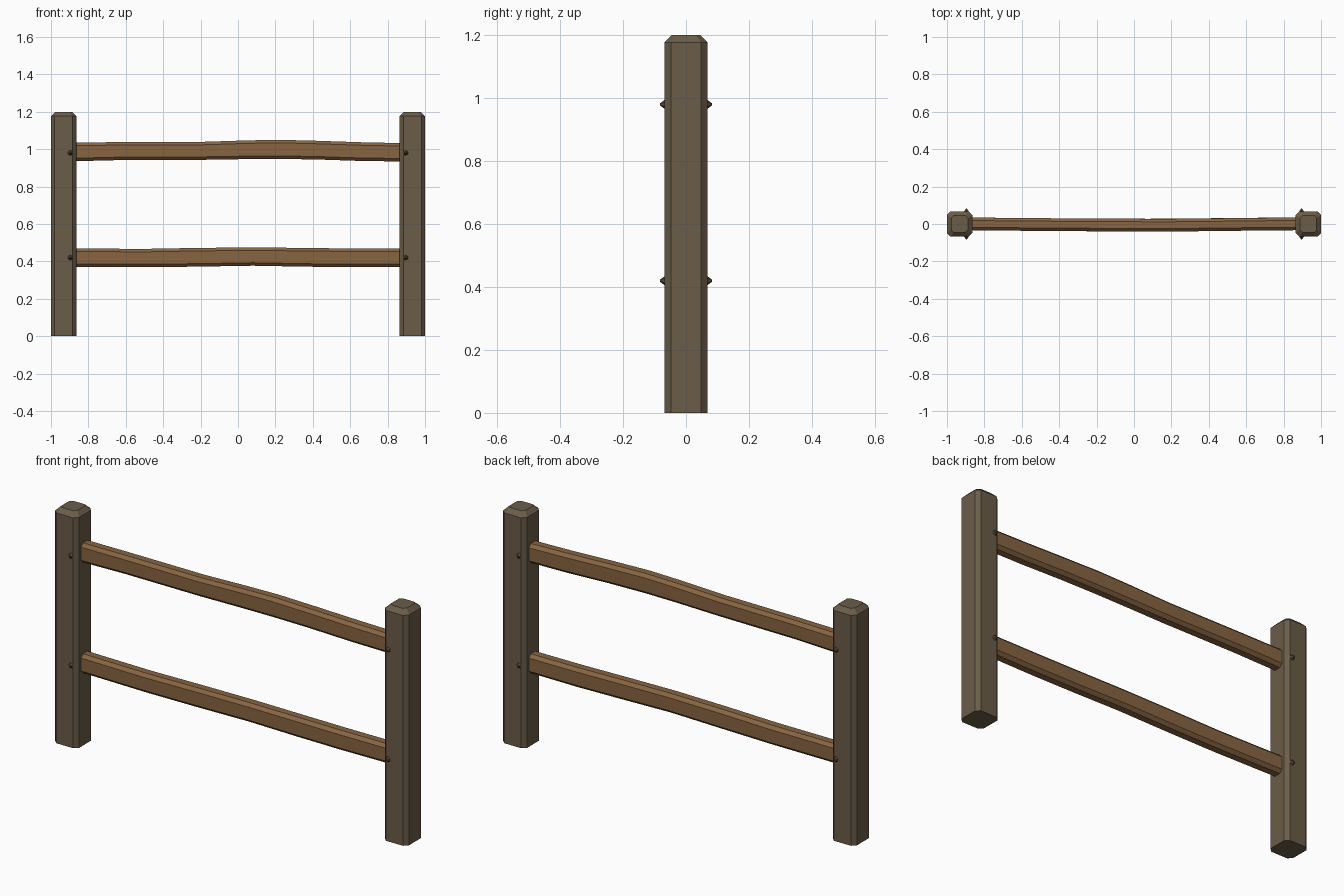
import bpy, bmesh, math
from mathutils import Matrix, Vector

if "Cube" in bpy.data.objects:
    bpy.data.objects.remove(bpy.data.objects["Cube"])


def material(name, rgb):
    m = bpy.data.materials.new(name)
    m.diffuse_color = (*rgb, 1)
    m.use_nodes = True
    m.node_tree.nodes["Principled BSDF"].inputs["Base Color"].default_value = m.diffuse_color
    return m


POST = material("weathered post wood", (0.145, 0.110, 0.066))
RAIL = material("warm rail wood", (0.245, 0.130, 0.055))
PEG = material("dark peg wood", (0.110, 0.066, 0.036))


def finish(name, bm, mat):
    bmesh.ops.recalc_face_normals(bm, faces=bm.faces)
    me = bpy.data.meshes.new(name)
    bm.to_mesh(me)
    bm.free()
    me.materials.append(mat)
    ob = bpy.data.objects.new(name, me)
    bpy.context.collection.objects.link(ob)
    return ob


def octagon(hw, hh, c):
    """Rectangle outline with its corners cut by c."""
    return [(hw, -hh + c), (hw, hh - c), (hw - c, hh), (-hw + c, hh),
            (-hw, hh - c), (-hw, -hh + c), (-hw + c, -hh), (hw - c, -hh)]


def loft(name, rings, mat):
    """Skin a list of equal-length point rings and cap both ends."""
    bm = bmesh.new()
    vr = [[bm.verts.new(p) for p in r] for r in rings]
    n = len(vr[0])
    for a, b in zip(vr, vr[1:]):
        for i in range(n):
            j = (i + 1) % n
            bm.faces.new((a[i], a[j], b[j], b[i]))
    bm.faces.new(vr[0])
    bm.faces.new(vr[-1])
    return finish(name, bm, mat)


# Posts: chamfered square columns with a bevelled top
for side, label in ((-1, "left"), (1, "right")):
    cx = side * 0.932
    rings = []
    for z, h, c in ((0, 0.068, 0.02), (1.177, 0.068, 0.02), (1.2, 0.045, 0.014)):
        rings.append([(cx + x, y, z) for x, y in octagon(h, h, c)])
    loft(label + "_post", rings, POST)

# Rails: slightly wavy chamfered beams (x, y centre, z centre, half height)
RAILS = {
    "upper_rail": [(-0.9, 0.001, 0.985, 0.050), (-0.62, -0.002, 0.990, 0.048),
                   (-0.2, -0.005, 0.991, 0.048), (0.05, -0.006, 0.997, 0.050),
                   (0.22, -0.006, 0.999, 0.051), (0.42, -0.004, 0.995, 0.050),
                   (0.66, -0.001, 0.987, 0.050), (0.9, 0.001, 0.983, 0.049)],
    "lower_rail": [(-0.9, 0.001, 0.420, 0.049), (-0.5, -0.003, 0.418, 0.049),
                   (-0.22, -0.005, 0.422, 0.050), (0.08, -0.006, 0.426, 0.049),
                   (0.35, -0.004, 0.422, 0.050), (0.6, -0.001, 0.419, 0.050),
                   (0.9, 0.001, 0.420, 0.049)],
}
for name, stations in RAILS.items():
    loft(name, [[(x, cy + y, cz + z) for y, z in octagon(0.034, h, 0.016)]
                for x, cy, cz, h in stations], RAIL)

# Pegs: small pointed six-sided heads on both faces of each post
for side, label in ((-1, "left"), (1, "right")):
    for z, level in ((0.98, "upper"), (0.42, "lower")):
        for fy, face in ((-1, "front"), (1, "back")):
            bm = bmesh.new()
            bmesh.ops.create_cone(bm, cap_ends=True, segments=6, radius1=0.018,
                                  radius2=0.003, depth=0.02)
            rot = Matrix.Rotation(-fy * math.pi / 2, 4, 'X')
            pos = Matrix.Translation(Vector((side * 0.896, fy * 0.073, z)))
            bmesh.ops.transform(bm, matrix=pos @ rot, verts=bm.verts)
            finish(f"{label}_{level}_{face}_peg", bm, PEG)
